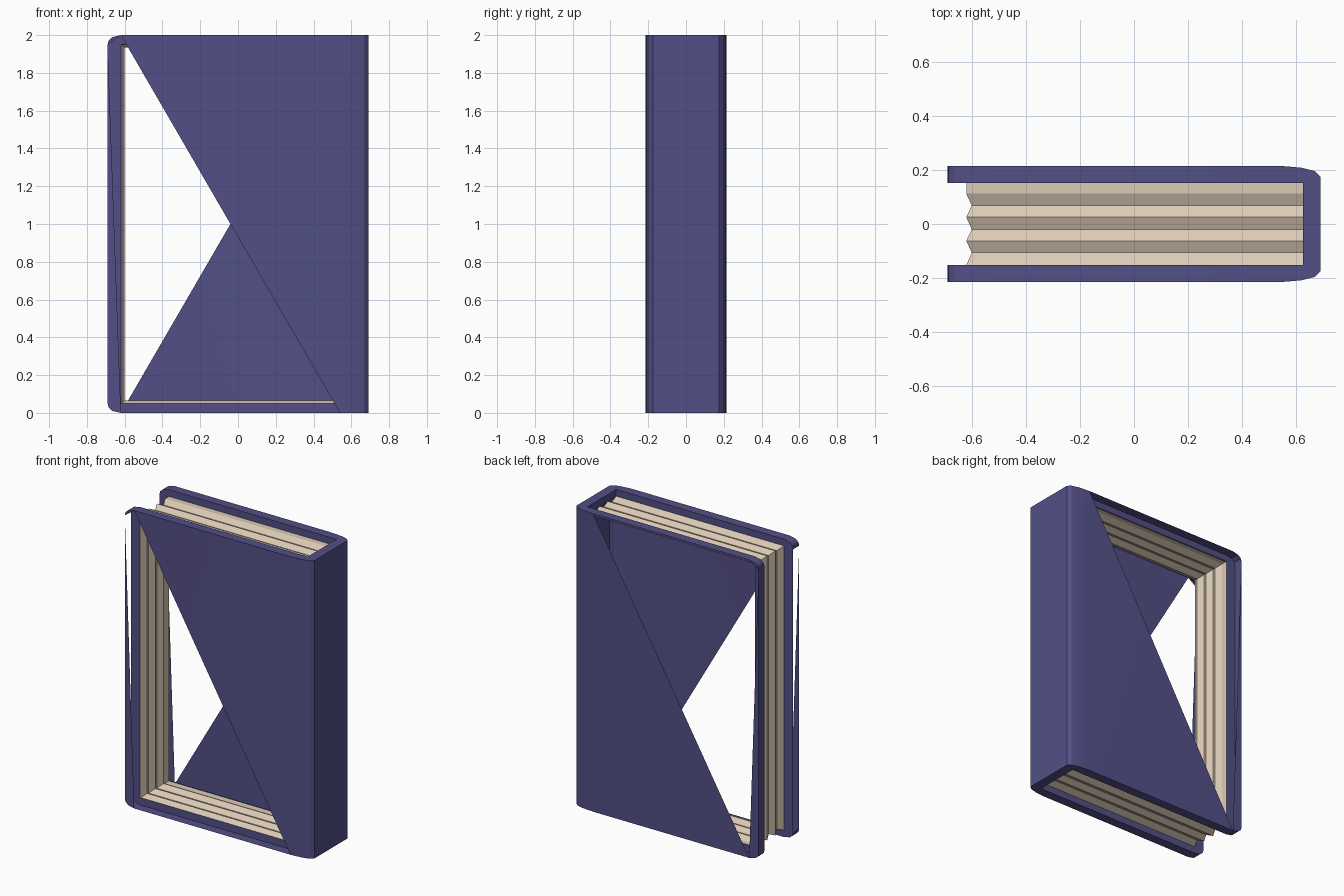
import bpy, bmesh

if "Cube" in bpy.data.objects:
    bpy.data.objects.remove(bpy.data.objects["Cube"])

XL, XS, XB = -0.62, 0.54, 0.625      # page edge, spine curve start, inner spine
YI, YO, H, EDGE = 0.152, 0.215, 2.0, 0.05
CORNER = [(-0.69, 1.95), (-0.685, 1.972), (-0.665, 1.99), (XL, H)]
CURVE = [(XS, YO), (0.62, 0.208), (0.67, 0.195), (0.69, 0.175)]


def material(name, color):
    m = bpy.data.materials.new(name)
    m.diffuse_color = (*color, 1)
    m.use_nodes = True
    m.node_tree.nodes["Principled BSDF"].inputs["Base Color"].default_value = m.diffuse_color
    return m


def make(name, faces, mat):
    bm = bmesh.new()
    for pts in faces:
        bm.faces.new([bm.verts.new(p) for p in pts])
    bmesh.ops.remove_doubles(bm, verts=bm.verts, dist=0.0005)
    bmesh.ops.recalc_face_normals(bm, faces=bm.faces)
    me = bpy.data.meshes.new(name)
    bm.to_mesh(me)
    bm.free()
    me.materials.append(mat)
    ob = bpy.data.objects.new(name, me)
    bpy.context.collection.objects.link(ob)
    bpy.context.view_layer.objects.active = ob
    ob.select_set(True)
    bpy.ops.object.shade_smooth_by_angle(angle=0.5)
    ob.select_set(False)


def sweep(path_a, path_b):
    return [[path_a[i], path_a[i + 1], path_b[i + 1], path_b[i]]
            for i in range(len(path_a) - 1)]


def flat(pts, y):
    return [(x, y, z) for x, z in pts]


def cover(s):
    yi, yo = s * YI, s * YO
    low = [(x, H - z) for x, z in CORNER]
    f = []
    # outer board: one large triangle, open on the other side of the diagonal
    tri = [(XL, H), (XS, H), (XS, 0)] if s < 0 else [(XS, H), (XS, 0), (XL, 0)]
    f.append(flat(tri, yo))
    # outer fore-edge sliver and corner pieces
    f.append(flat([CORNER[0], low[0], low[3]], yo))
    for c in (CORNER, low):
        f.append(flat(c, yo))
        f.append(flat(c, yi))
        f += sweep(flat(c, yi), flat(c, yo))
    # fore-edge face remains only on the back board
    if s > 0:
        f += sweep(flat([CORNER[0], low[0]], yi), flat([CORNER[0], low[0]], yo))
    # inner frame around the pages
    f.append(flat([CORNER[0], CORNER[3], low[3], low[0]], yi))
    for z0, z1 in ((0, EDGE), (H - EDGE, H)):
        f.append(flat([(XL, z0), (XB, z0), (XB, z1), (XL, z1)], yi))
    # top and bottom rims
    for z in (0, H):
        f.append([(XL, yi, z), (XS, yi, z), (XS, yo, z), (XL, yo, z)])
        f.append([(XS, yi, z), (XB, yi, z)] + [(x, s * y, z) for x, y in CURVE[::-1]])
    # curved joint to the spine
    f += sweep([(x, s * y, 0) for x, y in CURVE], [(x, s * y, H) for x, y in CURVE])
    return f


blue = material("cover_blue", (0.085, 0.078, 0.24))
cream = material("page_cream", (0.72, 0.60, 0.47))

make("front_cover", cover(-1), blue)
make("back_cover", cover(1), blue)

# spine with rims and inner lips
spine = [[(0.69, -0.175, 0), (0.69, 0.175, 0), (0.69, 0.175, H), (0.69, -0.175, H)]]
for z, zi in ((0, EDGE), (H, H - EDGE)):
    spine.append([(XB, -YI, z), (XB, YI, z), (0.69, 0.175, z), (0.69, -0.175, z)])
    spine.append([(XB, -YI, z), (XB, YI, z), (XB, YI, zi), (XB, -YI, zi)])
make("spine", spine, blue)

# page edges: a zigzag profile carried along bottom, fore-edge and top
zigzag = [(0.155, 0), (0.112, 0), (0.068, 0.02), (0.025, 0), (-0.02, 0.02),
          (-0.062, 0), (-0.106, 0.02), (-0.152, 0)]
rows = []
for y, d in zigzag:
    lo, x = 0.045 + d, XL + d
    rows.append(flat([(XB, lo), (x, lo), (x, H - lo), (XB, H - lo)], y))
pages = []
for a, b in zip(rows, rows[1:]):
    pages += sweep(a, b)
make("page_edges", pages, cream)
for p in bpy.data.objects["page_edges"].data.polygons:
    p.use_smooth = False
